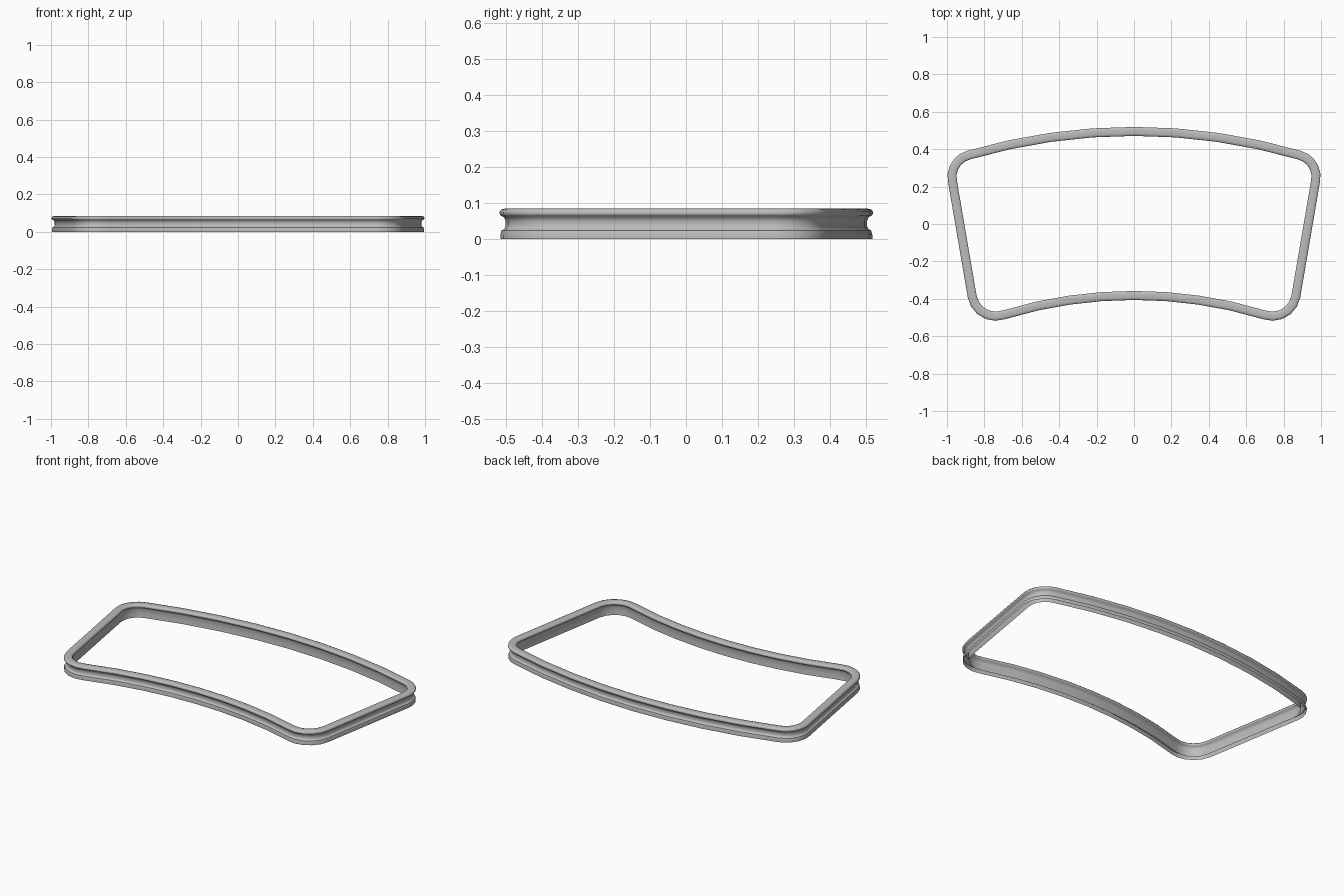
import bpy
import bmesh
import math
from mathutils import Vector

cube = bpy.data.objects.get("Cube")
if cube:
    bpy.data.objects.remove(cube, do_unlink=True)

mat = bpy.data.materials.new("rubber grey")
mat.use_nodes = True
GREY = (0.5, 0.5, 0.5, 1)
mat.diffuse_color = GREY
mat.node_tree.nodes["Principled BSDF"].inputs["Base Color"].default_value = GREY


def bow(x, mid, radius):
    """Point on a shallow arc that falls away from its middle."""
    return Vector((x, mid - radius + math.sqrt(radius ** 2 - x ** 2)))


def fillet(a, corner, b, length, steps):
    """Tangent arc rounding the corner between directions to a and b."""
    u, v = (a - corner).normalized(), (b - corner).normalized()
    half = u.angle(v) / 2
    radius = length * math.tan(half)
    axis = (u + v).normalized()
    centre = corner + axis * (length / math.cos(half))
    side = (u - v).normalized()
    sweep = math.pi / 2 - half
    return [centre + radius * (-axis * math.cos(t) + side * math.sin(t))
            for t in (sweep * (1 - 2 * i / steps) for i in range(steps + 1))]


# Right half of the centre line, front middle to back middle
front = [bow(0.69 * i / 4, -0.382, 2.4) for i in range(5)]
back = [bow(0.89 * i / 4, 0.495, 3.15) for i in range(4, -1, -1)]
front_corner, back_corner = Vector((0.84, -0.535)), Vector((0.99, 0.342))
half = front[:-1]
half += fillet(front[-1], front_corner, back_corner, 0.15, 5)
half += fillet(front_corner, back_corner, back[0], 0.11, 5)
half += back[1:]
path = half + [Vector((-p.x, p.y)) for p in half[-2:0:-1]]

# Section, open below: flanged outer side, rounded top, inner lip and web
outer = [(0.0225, 0), (0.0225, 0.012), (0.019, 0.024), (0.012, 0.027),
         (0.008, 0.036), (0.008, 0.050), (0.012, 0.060)]
lip = [(0.021, 0.065), (0.024, 0.069), (0.024, 0.076), (0.020, 0.082),
       (0.010, 0.084)]
web = [(-0.012, 0.060), (-0.009, 0.050), (-0.009, 0.025), (-0.012, 0)]
section = outer + lip + [(-w, z) for w, z in reversed(lip)] + web

# Sweep the section around the closed path
bm = bmesh.new()
rings = []
for i, p in enumerate(path):
    d1 = (p - path[i - 1]).normalized()
    d2 = (path[(i + 1) % len(path)] - p).normalized()
    tangent = (d1 + d2).normalized()
    out = Vector((tangent.y, -tangent.x)) / tangent.dot(d1)
    rings.append([bm.verts.new((*(p + out * w), z)) for w, z in section])
for i, ring in enumerate(rings):
    nxt = rings[(i + 1) % len(rings)]
    for j in range(len(section) - 1):
        bm.faces.new((ring[j], nxt[j], nxt[j + 1], ring[j + 1]))

mesh = bpy.data.meshes.new("gasket_ring")
bm.to_mesh(mesh)
bm.free()
mesh.materials.append(mat)
gasket = bpy.data.objects.new("gasket_ring", mesh)
bpy.context.collection.objects.link(gasket)
bpy.context.view_layer.objects.active = gasket
gasket.select_set(True)
bpy.ops.object.shade_smooth_by_angle(angle=math.radians(50))
